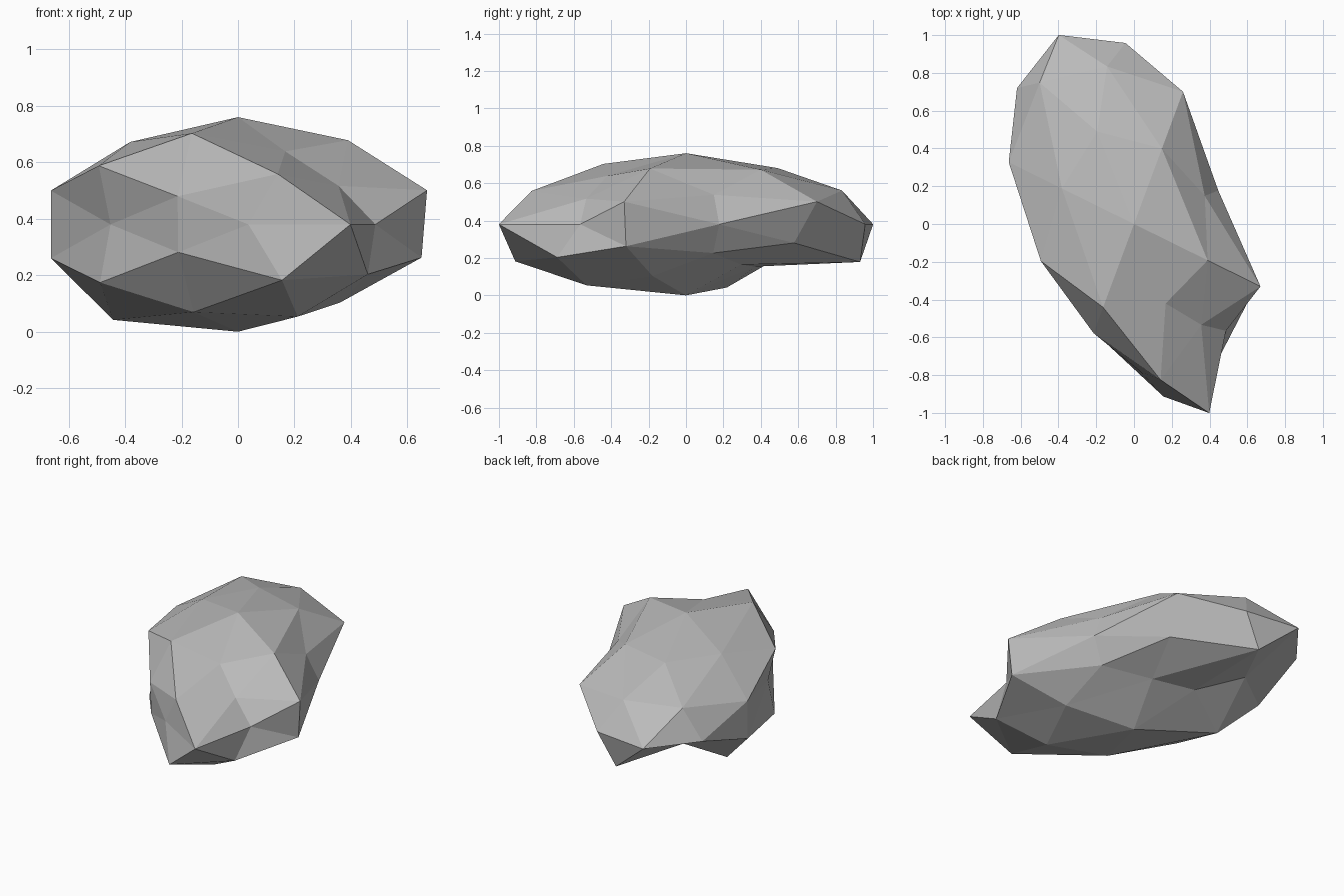
import bpy
import bmesh
from math import radians, sqrt
from mathutils import Matrix, Vector

# Remove the default object
default_cube = bpy.data.objects.get("Cube")
if default_cube:
    bpy.data.objects.remove(default_cube, do_unlink=True)


def make_material(name, color):
    material = bpy.data.materials.new(name)
    material.use_nodes = True
    material.diffuse_color = color
    material.node_tree.nodes["Principled BSDF"].inputs["Base Color"].default_value = color
    return material


def mirrored_directions(direction):
    """All sign mirrors of a direction, positive sides first."""
    signs = [(1, -1) if value else (1,) for value in direction]
    x, y, z = direction
    return [Vector((x * sx, y * sy, z * sz)).normalized()
            for sx in signs[0] for sy in signs[1] for sz in signs[2]]


# Directions of a once-subdivided icosahedron, grouped by mirror symmetry,
# each with how far the rock bulges or is hollowed there
golden = (1 + sqrt(5)) / 2
wide = golden + 1
bulges = [
    ((1, 0, 0), (.8, .81)),
    ((0, 1, 0), (1, 1)),
    ((0, 0, 1), (1, 1)),
    ((0, 1, golden), (.93, .7, .8, 1.01)),
    ((1, golden, 0), (.99, .77, .98, .81)),
    ((golden, 0, 1), (.79, .77, 1.04, 1.03)),
    ((golden, 1, wide), (.95, .7, .97, .9, .95, 1.1, 1.05, 1.01)),
    ((wide, golden, 1), (1.03, .85, 1.03, 1, 1.02, 1.02, .85, .84)),
    ((1, wide, golden), (.95, 1.06, .72, .93, 1.01, .75, .94, 1.04)),
]

# Faceted ball, wrapped around the directions while they are still round
bm = bmesh.new()
radius_of = {}
for direction, radii in bulges:
    for point, radius in zip(mirrored_directions(direction), radii):
        radius_of[bm.verts.new(point)] = radius
bmesh.ops.convex_hull(bm, input=bm.verts[:])

# Push the hollows in, then flatten, stretch and turn the whole rock
for vert, radius in radius_of.items():
    vert.co *= radius
half_size = Vector((.6, 1.077, .38))
shape = (Matrix.Translation((0, 0, .385))
         @ Matrix.Rotation(radians(21.7), 4, "Z")
         @ Matrix.Diagonal(half_size).to_4x4())
bmesh.ops.transform(bm, matrix=shape, verts=bm.verts[:])
bmesh.ops.recalc_face_normals(bm, faces=bm.faces[:])

# Stand the rock on the ground
lowest = min(vert.co.z for vert in bm.verts)
bmesh.ops.translate(bm, vec=(0, 0, -lowest), verts=bm.verts[:])

# Flat-shaded stone object
mesh = bpy.data.meshes.new("rock")
bm.to_mesh(mesh)
bm.free()
mesh.materials.append(make_material("stone grey", (.5, .5, .5, 1)))
rock = bpy.data.objects.new("rock", mesh)
bpy.context.collection.objects.link(rock)
